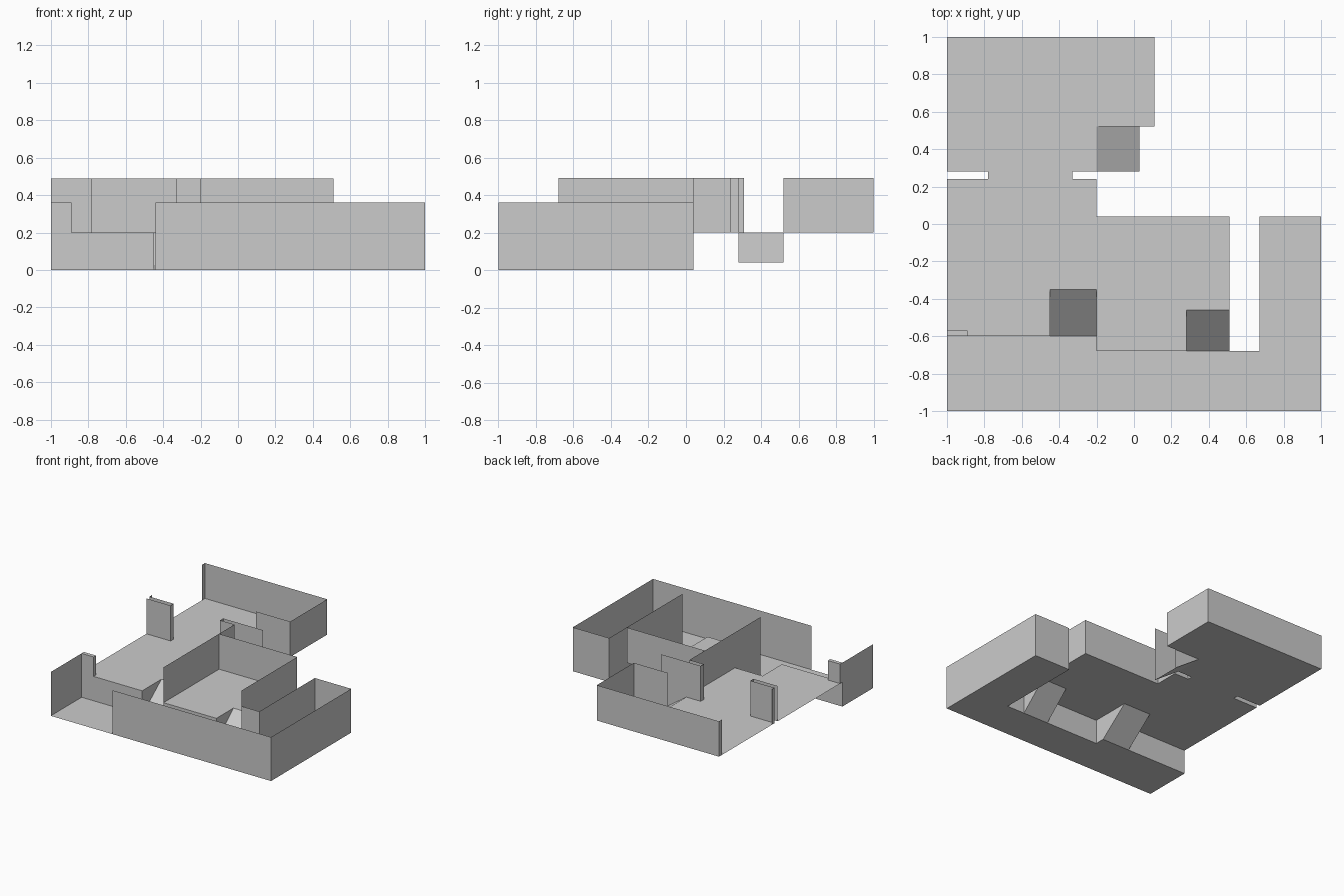
import bpy, bmesh

if "Cube" in bpy.data.objects:
    bpy.data.objects.remove(bpy.data.objects["Cube"])

LOW, MID, LOW_TOP, TOP, LANDING = 0.0, 0.2, 0.36, 0.49, 0.04


def build(name, polys):
    """One object from a few flat polygons, with shared corners welded."""
    bm = bmesh.new()
    for poly in polys:
        bm.faces.new([bm.verts.new(p) for p in poly])
    bmesh.ops.remove_doubles(bm, verts=bm.verts, dist=1e-4)
    mesh = bpy.data.meshes.new(name)
    bm.to_mesh(mesh)
    bm.free()
    ob = bpy.data.objects.new(name, mesh)
    bpy.context.collection.objects.link(ob)
    return ob


def floor(name, outline, z):
    return build(name, [[(x, y, z) for x, y in outline]])


def wall(name, path, z0, z1):
    """Thin wall along a plan path; faces look to the left of the path."""
    return build(name, [[(*b, z0), (*a, z0), (*a, z1), (*b, z1)]
                        for a, b in zip(path, path[1:])])


def front_ramp(name, x0, x1, y0, y1):
    """Slope from the raised floor to the corridor, with triangular cheeks."""
    build(name, [
        [(x0, y0, LOW), (x1, y0, LOW), (x1, y1, MID), (x0, y1, MID)],
        [(x0, y0, LOW), (x0, y1, MID), (x0, y0, MID)],
        [(x1, y0, LOW), (x1, y0, MID), (x1, y1, MID)]])


# Floors
floor("corridor_floor", [(-1, -1), (1, -1), (1, .04), (.67, .04), (.67, -.68),
                         (-.2, -.68), (-.2, -.6), (-1, -.6)], LOW)
floor("raised_floor", [
    (-1, -.6), (-.45, -.6), (-.45, -.35), (-.2, -.35), (-.2, -.68), (.28, -.68),
    (.28, -.46), (.51, -.46), (.51, .04), (-.2, .04), (-.2, .24), (-.33, .24),
    (-.33, .28), (-.2, .28), (-.2, .52), (.11, .52), (.11, 1), (-1, 1),
    (-1, .28), (-.78, .28), (-.78, .24), (-1, .24)], MID)

# Ramps
front_ramp("left_ramp", -.45, -.2, -.6, -.35)
front_ramp("right_ramp", .28, .51, -.68, -.46)
build("back_ramp", [
    [(-.2, .28, MID), (.03, .28, LANDING), (.03, .52, LANDING), (-.2, .52, MID)]])

# Corridor walls
wall("corridor_outer_wall", [(-.44, -1), (1, -1), (1, .04), (.67, .04),
                             (.67, -.68), (.51, -.68)], LOW, LOW_TOP)
wall("corridor_left_wall", [(-1, -.6), (-1, -1)], LOW, LOW_TOP)
wall("left_riser", [(-.45, -.6), (-1, -.6)], LOW, MID)
wall("right_riser", [(.28, -.68), (-.2, -.68), (-.2, -.6)], LOW, MID)

# Corner post beside the corridor
wall("corner_post", [(-1, -.6), (-1, -.57), (-.89, -.57), (-.89, -.6), (-1, -.6)],
     MID, LOW_TOP)
floor("corner_post_cap", [(-1, -.6), (-.89, -.6), (-.89, -.57), (-1, -.57)], LOW_TOP)

# Raised room walls
wall("side_room_wall", [(.51, -.68), (.51, .04), (-.2, .04), (-.2, -.68)], MID, TOP)
wall("middle_room_wall", [(-.2, .04), (-.2, .24), (-.33, .24), (-.33, .28),
                          (-.2, .28)], MID, TOP)
wall("left_partition", [(-1, .31), (-1, .28), (-.78, .28), (-.78, .24), (-1, .24)],
     MID, TOP)
wall("back_room_wall", [(-.2, .52), (.11, .52), (.11, 1), (-1, 1), (-1, .96)],
     MID, TOP)

# Stairwell side walls, following the slope down to the landing
for name, y in (("stairwell_front_wall", .28), ("stairwell_back_wall", .52)):
    build(name, [[(-.2, y, MID), (-.2, y, TOP), (.03, y, TOP), (.03, y, LANDING)]])
